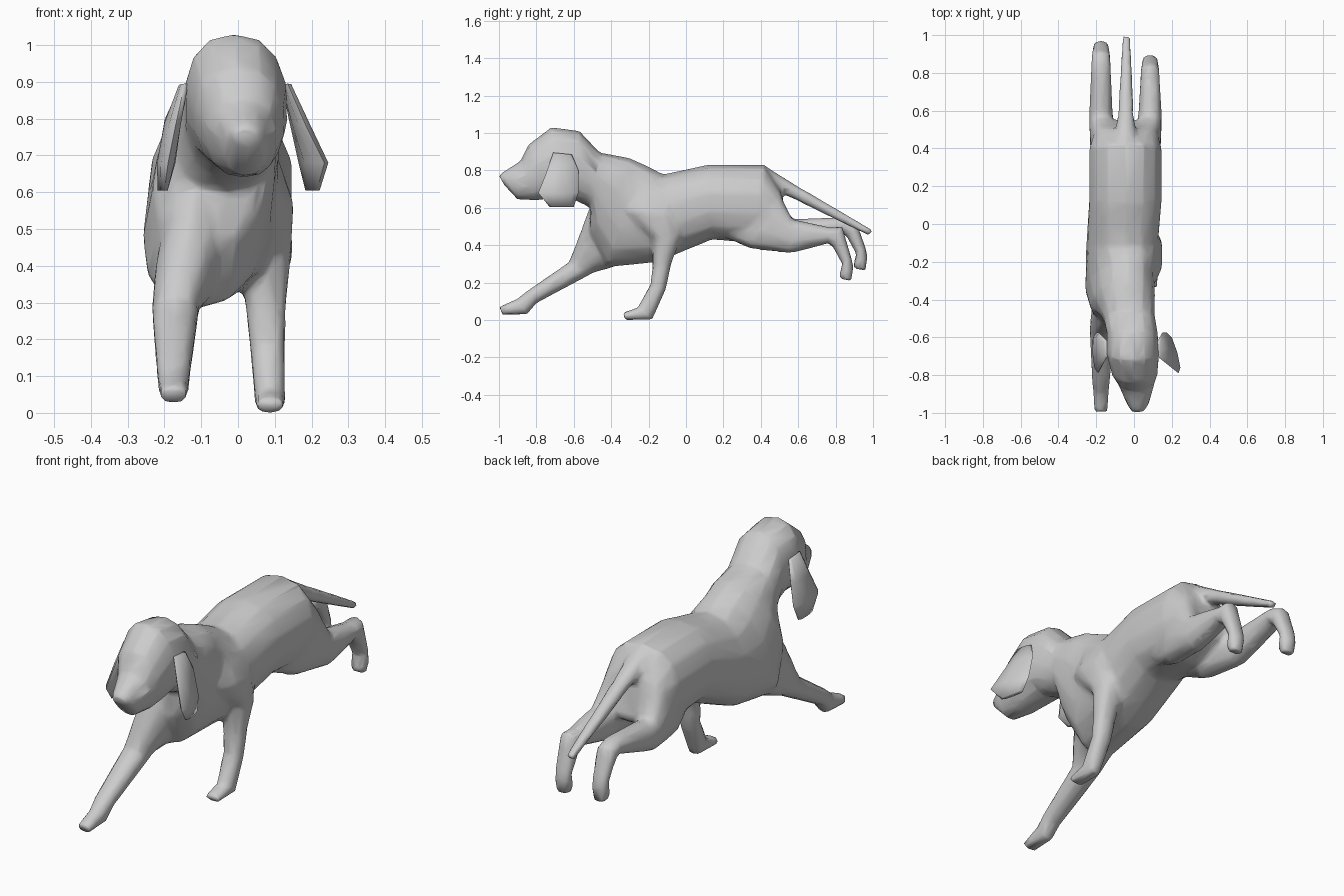
import bpy, bmesh, math


def smooth_shade(ob, degrees):
    bpy.ops.object.select_all(action='DESELECT')
    ob.select_set(True)
    bpy.context.view_layer.objects.active = ob
    bpy.ops.object.shade_smooth_by_angle(angle=math.radians(degrees))


def loft(name, sections, sides=10, power=0.88):
    """Skin oval rings. Section: (y, z) of one edge, (y, z) of the other,
    x of each edge, half width."""
    bm = bmesh.new()
    rings = []
    for (ya, za), (yb, zb), xa, xb, hw in sections:
        ring = []
        for i in range(sides):
            a = 2 * math.pi * i / sides
            c, s = math.cos(a), math.sin(a)
            u = math.copysign(abs(c) ** power, c)
            v = math.copysign(abs(s) ** power, s)
            t = (1 - u) / 2
            ring.append(bm.verts.new((xa + (xb - xa) * t + hw * v,
                                      ya + (yb - ya) * t,
                                      za + (zb - za) * t)))
        rings.append(ring)
    for r, q in zip(rings, rings[1:]):
        for i in range(sides):
            j = (i + 1) % sides
            bm.faces.new((r[i], r[j], q[j], q[i]))
    bm.faces.new(rings[0])
    bm.faces.new(rings[-1])
    bmesh.ops.recalc_face_normals(bm, faces=bm.faces)
    mesh = bpy.data.meshes.new(name)
    bm.to_mesh(mesh)
    bm.free()
    ob = bpy.data.objects.new(name, mesh)
    bpy.context.collection.objects.link(ob)
    smooth_shade(ob, 95)
    return ob


skin = []

# Head, neck and torso
skin.append(loft("body", [
    ((-1.00, 0.77), (-0.97, 0.72), 0.02, 0.02, 0.035),
    ((-0.98, 0.79), (-0.90, 0.645), 0.02, 0.02, 0.06),
    ((-0.885, 0.85), (-0.80, 0.64), 0.01, 0.015, 0.095),
    ((-0.84, 0.94), (-0.73, 0.65), 0.0, 0.01, 0.122),
    ((-0.72, 1.03), (-0.64, 0.66), -0.01, 0.0, 0.14),
    ((-0.57, 1.01), (-0.575, 0.63), -0.01, -0.01, 0.137),
    ((-0.46, 0.895), (-0.51, 0.60), -0.02, -0.04, 0.14),
    ((-0.30, 0.865), (-0.52, 0.46), -0.03, -0.09, 0.168),
    ((-0.21, 0.825), (-0.43, 0.28), -0.03, -0.12, 0.175),
    ((-0.12, 0.78), (-0.15, 0.31), -0.045, -0.085, 0.188),
    ((0.12, 0.83), (0.14, 0.43), -0.045, -0.045, 0.195),
    ((0.42, 0.83), (0.37, 0.41), -0.045, -0.045, 0.195),
    ((0.50, 0.71), (0.54, 0.48), -0.045, -0.045, 0.16),
    ((0.51, 0.67), (0.555, 0.51), -0.045, -0.045, 0.10),
], sides=14))

# Tail
skin.append(loft("tail", [
    ((0.34, 0.80), (0.40, 0.69), -0.045, -0.045, 0.08),
    ((0.43, 0.82), (0.50, 0.68), -0.045, -0.045, 0.06),
    ((0.60, 0.715), (0.57, 0.65), -0.043, -0.043, 0.042),
    ((0.998, 0.48), (0.975, 0.453), -0.04, -0.04, 0.02),
], sides=8))

# Foreleg reaching forward
skin.append(loft("front_leg_reaching", [
    ((-0.30, 0.68), (-0.12, 0.42), -0.10, -0.11, 0.06),
    ((-0.52, 0.60), (-0.28, 0.33), -0.12, -0.13, 0.085),
    ((-0.57, 0.46), (-0.42, 0.27), -0.14, -0.15, 0.085),
    ((-0.625, 0.31), (-0.49, 0.255), -0.17, -0.17, 0.066),
    ((-0.85, 0.155), (-0.80, 0.09), -0.175, -0.175, 0.048),
    ((-0.90, 0.115), (-0.85, 0.03), -0.175, -0.175, 0.042),
    ((-0.998, 0.07), (-0.98, 0.028), -0.175, -0.175, 0.035),
]))

# Foreleg planted under the chest
skin.append(loft("front_leg_planted", [
    ((-0.34, 0.70), (0.0, 0.70), 0.02, 0.02, 0.09),
    ((-0.34, 0.58), (0.0, 0.56), 0.055, 0.055, 0.10),
    ((-0.18, 0.43), (-0.03, 0.43), 0.075, 0.075, 0.072),
    ((-0.18, 0.29), (-0.075, 0.31), 0.075, 0.075, 0.058),
    ((-0.19, 0.19), (-0.11, 0.16), 0.08, 0.08, 0.048),
    ((-0.26, 0.065), (-0.18, 0.003), 0.087, 0.087, 0.042),
    ((-0.337, 0.04), (-0.325, 0.0), 0.087, 0.087, 0.037),
]))

# Hind legs stretched behind, the second pushed further back
for name, x, side, dy, dz in (("hind_leg_right", 0.085, 1, 0, 0),
                              ("hind_leg_left", -0.175, -1, 0.075, 0.055)):
    hip, thigh = x - 0.055 * side, x - 0.025 * side
    skin.append(loft(name, [
        ((0.34, 0.74), (0.16, 0.46), hip, hip, 0.05),
        ((0.50, 0.68), (0.34, 0.38), thigh, thigh, 0.085),
        ((0.57, 0.54), (0.56, 0.355 + dz / 3), x, x, 0.065),
        ((0.77 + dy, 0.495 + dz), (0.76 + dy, 0.41 + dz), x, x, 0.052),
        ((0.835 + dy, 0.50 + dz / 2), (0.785 + dy, 0.39 + dz), x, x, 0.05),
        ((0.885 + dy, 0.33 + dz), (0.835 + dy, 0.30 + dz), x, x, 0.042),
        ((0.895 + dy, 0.285 + dz), (0.82 + dy, 0.235 + dz), x, x, 0.042),
        ((0.885 + dy, 0.21 + dz), (0.83 + dy, 0.22 + dz), x, x, 0.033),
    ]))

# Fuse torso, tail and legs into one skin and soften the joints
bpy.ops.object.select_all(action='DESELECT')
for ob in skin:
    ob.select_set(True)
dog = skin[0]
bpy.context.view_layer.objects.active = dog
bpy.ops.object.join()
dog.name = "dog_body"
fuse = dog.modifiers.new("fuse", 'REMESH')
fuse.mode = 'VOXEL'
fuse.voxel_size = 0.011
bpy.ops.object.modifier_apply(modifier="fuse")
joints = dog.vertex_groups.new(name="joints")
joints.add([v.index for v in dog.data.vertices
            if -0.6 < v.co.y < 0.62 and 0.25 < v.co.z < 0.8], 1.0, 'REPLACE')
soften = dog.modifiers.new("soften", 'SMOOTH')
soften.factor, soften.iterations = 0.5, 14
soften.vertex_group = "joints"
bpy.ops.object.modifier_apply(modifier="soften")
reduce = dog.modifiers.new("reduce", 'DECIMATE')
reduce.ratio = 0.06
bpy.ops.object.modifier_apply(modifier="reduce")
smooth_shade(dog, 95)

# Hanging ears: edges and thickness at each level, then x of both edges
ear_rows = [((-0.71, 0.895), (-0.61, 0.885), 0.014),
            ((-0.75, 0.78), (-0.575, 0.80), 0.022),
            ((-0.79, 0.68), (-0.575, 0.68), 0.025),
            ((-0.73, 0.605), (-0.60, 0.605), 0.014)]
ear_x = {"ear_right": ((0.135, 0.13), (0.185, 0.15), (0.235, 0.175), (0.215, 0.19)),
         "ear_left": ((-0.145, -0.15), (-0.17, -0.185), (-0.19, -0.20), (-0.20, -0.21))}
for name, xs in ear_x.items():
    loft(name, [(f, b, xf, xb, hw)
                for (f, b, hw), (xf, xb) in zip(ear_rows, xs)], sides=8)
